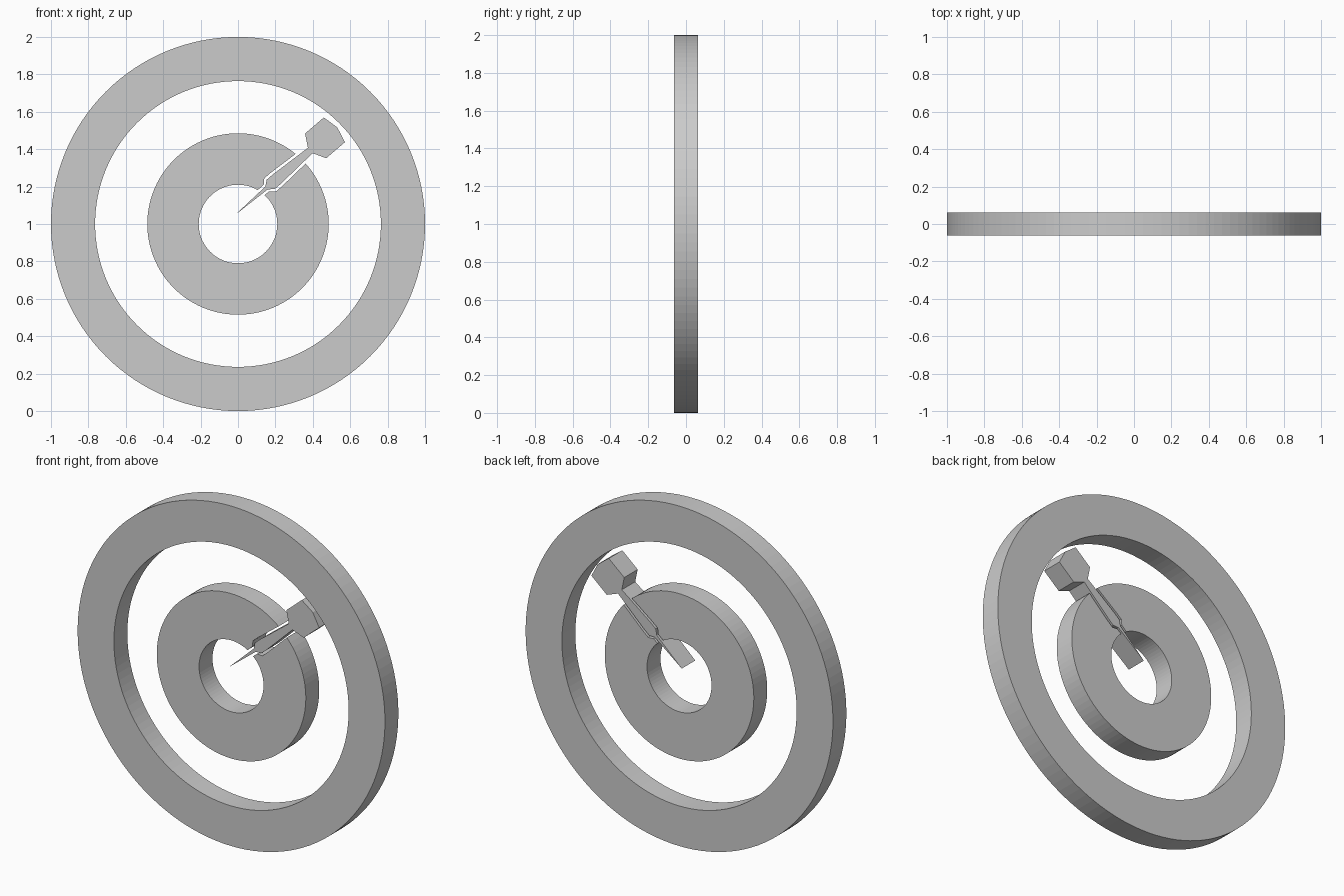
import bpy, bmesh
from math import sin, cos, asin, pi, radians

if "Cube" in bpy.data.objects:
    bpy.data.objects.remove(bpy.data.objects["Cube"])

DEPTH = 0.125
CENTRE_Z = 1.0
TILT = radians(40.6)          # direction of the dart axis
TIP_U, TIP_V = 0.019, 0.047   # dart tip in the tilted frame about the centre


def arc(r, a0, a1, n):
    return [(r * cos(a0 + (a1 - a0) * i / n), r * sin(a0 + (a1 - a0) * i / n))
            for i in range(n + 1)]


def finish(bm, name):
    bmesh.ops.recalc_face_normals(bm, faces=bm.faces)
    me = bpy.data.meshes.new(name)
    bm.to_mesh(me)
    bm.free()
    ob = bpy.data.objects.new(name, me)
    bpy.context.collection.objects.link(ob)
    ob.location.z = CENTRE_Z
    return ob


def plate(name, outline):
    """Extrude a flat outline (x, z) through the depth, tilted to the dart axis."""
    bm = bmesh.new()
    face = bm.faces.new([bm.verts.new((u, -DEPTH / 2, v)) for u, v in outline])
    new = bmesh.ops.extrude_face_region(bm, geom=[face], use_keep_orig=True)["geom"]
    bmesh.ops.translate(bm, vec=(0, DEPTH, 0),
                        verts=[g for g in new if isinstance(g, bmesh.types.BMVert)])
    finish(bm, name).rotation_euler.y = -TILT


def ring(name, r_out, r_in, n):
    """Full ring with a rectangular section."""
    h = DEPTH / 2
    section = [(r_out, -h), (r_out, h), (r_in, h), (r_in, -h)]
    bm = bmesh.new()
    loops = [[bm.verts.new((r * cos(2 * pi * i / n), y, r * sin(2 * pi * i / n)))
              for r, y in section] for i in range(n)]
    for i in range(n):
        a, b = loops[i], loops[(i + 1) % n]
        for j in range(4):
            k = (j + 1) % 4
            bm.faces.new((a[j], a[k], b[k], b[j]))
    finish(bm, name)


# outer ring
ring("outer_ring", 1.0, 0.764, 128)

# inner ring, split by a slot that follows the dart
R_OUT, R_IN = 0.485, 0.21
W_OUT, W_IN = 0.037, 0.022
slot = [(0.222, 0.023), (0.247, 0.047), (0.29, 0.047)]
outer = arc(R_OUT, asin((TIP_V + W_OUT) / R_OUT),
            2 * pi + asin((TIP_V - W_OUT) / R_OUT), 96)
inner = arc(R_IN, 2 * pi + asin((TIP_V - W_IN) / R_IN),
            asin((TIP_V + W_IN) / R_IN), 72)
lower = [(TIP_U + u, TIP_V - v) for u, v in reversed(slot)]
upper = [(TIP_U + u, TIP_V + v) for u, v in slot]
plate("inner_ring", outer + lower + inner + upper)

# dart: half profile mirrored about its axis, from tip to tail
half = [(0.222, 0.010), (0.252, 0.033), (0.295, 0.033), (0.53, 0.019),
        (0.568, 0.087), (0.70, 0.087)]
dart = ([(0, 0)] + [(u, -v) for u, v in half] + [(0.72, 0)]
        + list(reversed(half)))
plate("dart", [(TIP_U + u, TIP_V + v) for u, v in dart])
